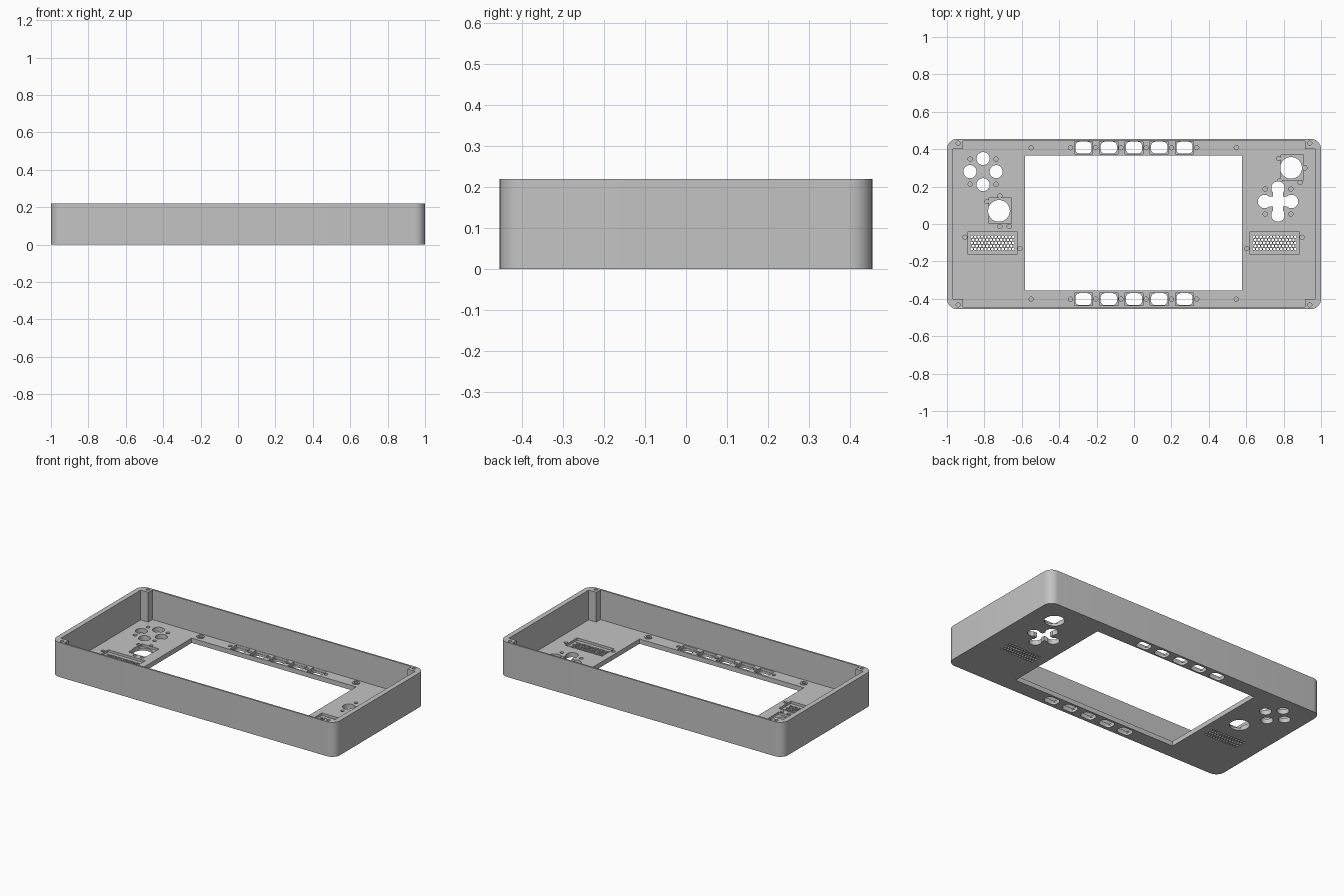
import bpy
import bmesh
from math import cos, sin, pi

default = bpy.data.objects.get("Cube")
if default:
    bpy.data.objects.remove(default, do_unlink=True)

HEIGHT, FLOOR, POCKET, PILOT = 0.22, 0.03, 0.015, 0.01

grey = bpy.data.materials.new("plain grey")
grey.use_nodes = True
colour = (0.55, 0.55, 0.55, 1)
grey.diffuse_color = colour
grey.node_tree.nodes["Principled BSDF"].inputs["Base Color"].default_value = colour


# Profile helpers
def circle(x, y, r, n=28):
    return [(x + r * cos(2 * pi * (i + 0.5) / n), y + r * sin(2 * pi * (i + 0.5) / n))
            for i in range(n)]


def box(x, y, hx, hy):
    return [(x - hx, y - hy), (x + hx, y - hy), (x + hx, y + hy), (x - hx, y + hy)]


def round_box(x, y, hx, hy, r, steps=8):
    points = []
    for k, (sx, sy) in enumerate([(1, 1), (-1, 1), (-1, -1), (1, -1)]):
        for i in range(steps + 1):
            a = (k + i / steps) * pi / 2
            points.append((x + sx * (hx - r) + r * cos(a), y + sy * (hy - r) + r * sin(a)))
    return points


def prisms(name, profiles, z0, z1):
    """One object holding an upright prism for each profile."""
    bm = bmesh.new()
    for profile in profiles:
        low = [bm.verts.new((x, y, z0)) for x, y in profile]
        high = [bm.verts.new((x, y, z1)) for x, y in profile]
        bm.faces.new(low[::-1])
        bm.faces.new(high)
        for i in range(len(low)):
            j = (i + 1) % len(low)
            bm.faces.new((low[i], low[j], high[j], high[i]))
    mesh = bpy.data.meshes.new(name)
    bm.to_mesh(mesh)
    bm.free()
    mesh.materials.append(grey)
    obj = bpy.data.objects.new(name, mesh)
    bpy.context.collection.objects.link(obj)
    return obj


def combine(target, profiles, z0, z1, operation="DIFFERENCE"):
    tool = prisms("cutter", profiles, z0, z1)
    tool.hide_render = True
    mod = target.modifiers.new("cut", "BOOLEAN")
    mod.operation, mod.solver, mod.object = operation, "EXACT", tool
    bpy.context.view_layer.objects.active = target
    bpy.ops.object.modifier_apply(modifier=mod.name)
    bpy.data.objects.remove(tool, do_unlink=True)


def cut_through(profiles):
    combine(case, profiles, -0.05, 0.1)


# Outer shell, hollowed with four corner screw posts left standing
case = prisms("case", [round_box(0, 0, 1.0, 0.455, 0.055)], 0, HEIGHT)
wx, wy, px, py = 0.968, 0.444, 0.915, 0.402
cavity = [(px, -wy), (px, -py), (wx, -py), (wx, py), (px, py), (px, wy)]
cavity += [(-x, -y) for x, y in cavity]
combine(case, [cavity], FLOOR, 0.3)
combine(case, [circle(sx * 0.94, sy * 0.432, 0.011, 16) for sx in (-1, 1) for sy in (-1, 1)],
        0.1, 0.3)

# Screen opening
cut_through([box(-0.003, 0.005, 0.58, 0.361)])

# Standoffs beside the screen
standoffs = [(x, y) for x in (-0.55, 0.547) for y in (-0.402, 0.408)]
combine(case, [circle(x, y, 0.022) for x, y in standoffs], 0.02, 0.036, "UNION")

# Layout of the controls
rows = (0.408, -0.402)
buttons = [(0.135 * i, y) for i in range(-2, 3) for y in rows]
sticks = [(-0.722, 0.07, -0.714, 0.07), (0.84, 0.30, 0.845, 0.302)]
speakers = [(-0.757, -0.101), (0.751, -0.101)]
pad_left, pad_right = (-0.807, 0.28), (0.77, 0.12)

# Recesses in the inner floor
pockets = [box(x, y, 0.0485, 0.034) for x, y in buttons]
pockets += [box(x, y, 0.06, 0.068) for _, _, x, y in sticks]
pockets += [box(x, y, 0.131, 0.061) for x, y in speakers]
combine(case, pockets, POCKET, 0.1)

# Blind screw holes
pilots = list(standoffs)
pilots += [(0.135 * i - 0.0025, y) for i in (-2.5, -1.5, -0.5, 0.5, 1.5, 2.5) for y in rows]
for cx, cy in (pad_left, pad_right):
    pilots += [(cx + sx * 0.069, cy + sy * 0.067) for sx in (-1, 1) for sy in (-1, 1)]
pilots += [(-0.786, 0.12), (-0.717, 0.15), (-0.717, -0.013), (-0.668, -0.013)]
pilots += [(0.775, 0.35), (0.914, 0.30), (0.78, 0.232), (0.888, 0.222)]
for (cx, cy), side in zip(speakers, (-1, 1)):
    pilots += [(cx + side * 0.147, cy + 0.03), (cx - side * 0.147, cy - 0.03)]
combine(case, [circle(x, y, 0.0115, 14) for x, y in pilots], PILOT, 0.1)

# Button, stick and round pad openings
holes = [round_box(x, y, 0.044, 0.032, 0.024, 5) for x, y in buttons]
holes += [circle(x, y, 0.058, 40) for x, y, _, _ in sticks]
arms = [(1, 0), (-1, 0), (0, 1), (0, -1)]
holes += [circle(pad_left[0] + dx * 0.07, pad_left[1] + dy * 0.07, 0.035) for dx, dy in arms]
cut_through(holes)

# Cross-shaped pad opening: two bars ending in round lobes
cx, cy = pad_right
cut_through([circle(cx + dx * 0.072, cy + dy * 0.072, 0.036) for dx, dy in arms])
cut_through([box(cx, cy, 0.075, 0.027)])
cut_through([box(cx, cy, 0.027, 0.075)])

# Speaker grilles: staggered small holes
grille = []
for sx, sy in speakers:
    for row in range(5):
        count = 13 - row % 2
        for col in range(count):
            grille.append(circle(sx + (col - (count - 1) / 2) * 0.0185,
                                 sy + (row - 2) * 0.0165, 0.0075, 6))
cut_through(grille)

# Smooth rounded walls, sharp edges
bpy.ops.object.select_all(action="DESELECT")
case.select_set(True)
bpy.context.view_layer.objects.active = case
bpy.ops.object.shade_smooth_by_angle(angle=pi / 6)
